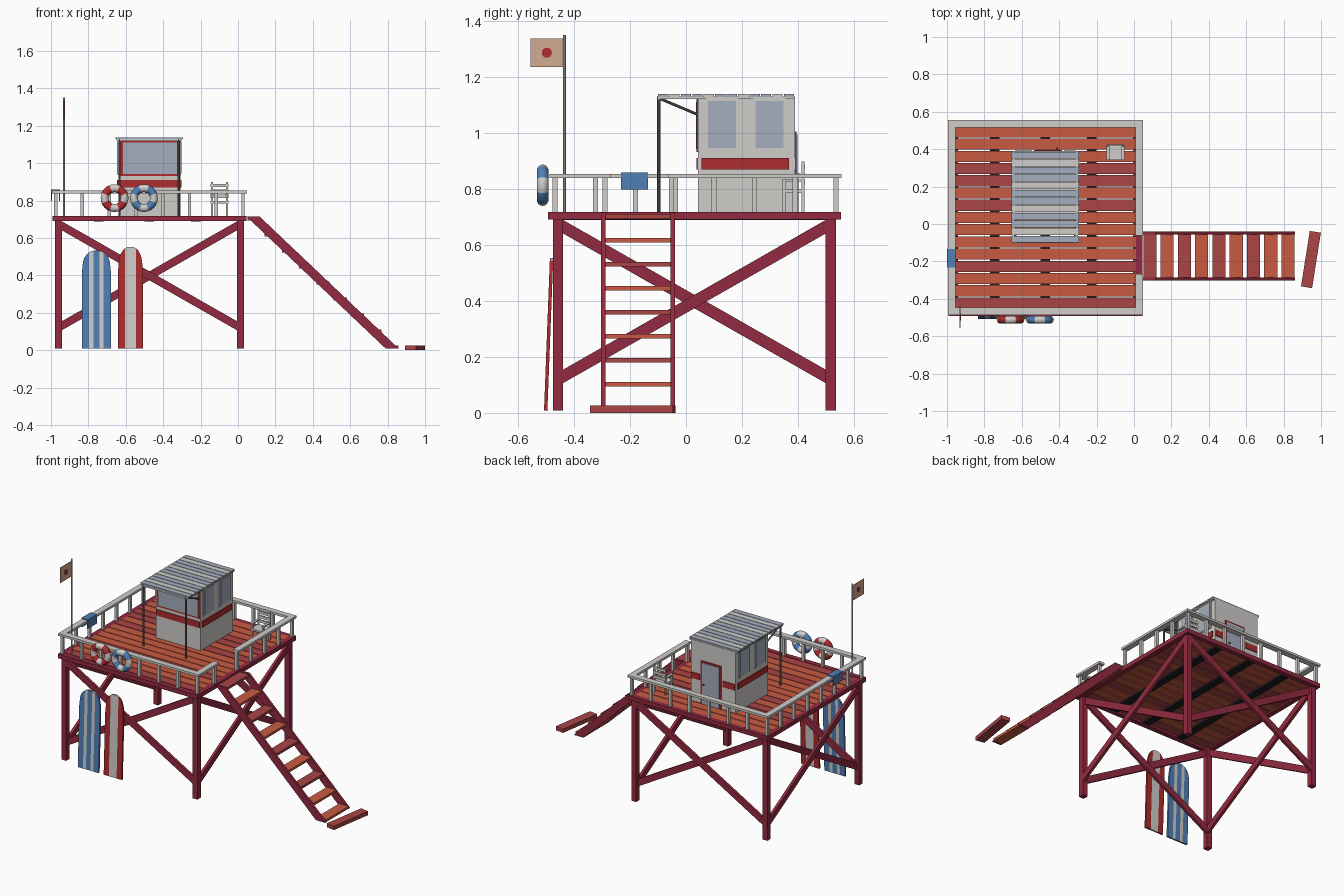
import bpy, bmesh, math
from mathutils import Vector, Matrix

if "Cube" in bpy.data.objects:
    bpy.data.objects.remove(bpy.data.objects["Cube"])

def mat(name, r, g, b):
    m = bpy.data.materials.new(name)
    m.diffuse_color = (r, g, b, 1)
    m.use_nodes = True
    m.node_tree.nodes["Principled BSDF"].inputs["Base Color"].default_value = m.diffuse_color
    return m

ORANGE = mat("orange_wood", .58, .105, .055)
BRICK = mat("brick_wood", .40, .058, .06)
MAROON = mat("maroon_timber", .29, .024, .052)
WHITE = mat("off_white", .63, .61, .59)
RED = mat("signal_red", .42, .025, .027)
BLUE = mat("blue", .08, .21, .46)
GLASS = mat("blue_grey", .38, .43, .52)
GREY = mat("dark_grey", .15, .15, .16)
TAN = mat("tan_cloth", .64, .41, .29)
BLACK = mat("black_timber", .012, .012, .018)

def finish(name, bm, mats):
    bmesh.ops.recalc_face_normals(bm, faces=bm.faces)
    me = bpy.data.meshes.new(name)
    bm.to_mesh(me)
    bm.free()
    for m in mats:
        me.materials.append(m)
    ob = bpy.data.objects.new(name, me)
    bpy.context.collection.objects.link(ob)
    return ob

def box(name, x0, x1, y0, y1, z0, z1, m):
    bm = bmesh.new()
    M = Matrix.Translation(((x0+x1)/2, (y0+y1)/2, (z0+z1)/2)) @ Matrix.Diagonal((x1-x0, y1-y0, z1-z0, 1))
    bmesh.ops.create_cube(bm, size=1, matrix=M)
    return finish(name, bm, [m])

def beam(name, p, q, width, depth, normal, m):
    """Square beam from p to q; depth is measured along normal."""
    p, q, n = Vector(p), Vector(q), Vector(normal)
    d = (q - p).normalized()
    s = d.cross(n)
    R = Matrix((n, s, d)).transposed().to_4x4()
    bm = bmesh.new()
    bmesh.ops.create_cube(bm, size=1, matrix=Matrix.Translation((p+q)/2) @ R @ Matrix.Diagonal((depth, width, (q-p).length, 1)))
    return finish(name, bm, [m])

def rod(name, p, q, r, m, sides=10):
    p, q = Vector(p), Vector(q)
    bm = bmesh.new()
    R = (q-p).to_track_quat('Z', 'Y').to_matrix().to_4x4()
    bmesh.ops.create_cone(bm, cap_ends=True, segments=sides, radius1=r, radius2=r,
                          depth=(q-p).length, matrix=Matrix.Translation((p+q)/2) @ R)
    return finish(name, bm, [m])

# legs and cross braces on all four sides
LX, LY = (-.96, .013), (-.457, .517)
for x in LX:
    for y in LY:
        box("leg", x-.018, x+.018, y-.018, y+.018, 0.008, .70, MAROON)
ZT, ZB = .675, .12
for y in LY:
    for k, (a, b) in enumerate((LX, LX[::-1])):
        o = y + (k-.5)*.018
        beam("brace", (a, o, ZT), (b, o, ZB), .042, .018, (0, 1, 0), MAROON)
for x in LX:
    for k, (a, b) in enumerate((LY, LY[::-1])):
        o = x + (k-.5)*.018
        beam("brace", (o, a, ZT), (o, b, ZB), .042, .018, (1, 0, 0), MAROON)

# platform frame, joists and deck boards
for y0, y1 in ((-.492, -.458), (.522, .553)):
    box("frame_beam", -.993, .045, y0, y1, .69, .718, MAROON)
for x0, x1 in ((-.993, -.96), (.012, .045)):
    box("frame_beam", x0, x1, -.458, .522, .69, .718, MAROON)
for x in (-.745, -.475, -.225):
    box("joist", x-.025, x+.025, -.458, .522, .688, .701, BLACK)
pitch = .98 / 15
for i in range(15):
    y1 = .522 - i*pitch
    box("deck_board", -.96, .012, y1-pitch+.006, y1, .70, .718,
        BRICK if i in (3, 4, 6, 11, 14) else ORANGE)

# railing with a gap at the ladder
RZ0, RZ1 = .838, .853
for y0, y1 in ((-.487, -.447), (.515, .555)):
    box("top_rail", -.995, .047, y0, y1, RZ0, RZ1, WHITE)
for x0, x1, y0, y1 in ((-.995, -.955, -.447, .515), (.007, .047, -.447, -.268), (.007, .047, -.062, .515)):
    box("top_rail", x0, x1, y0, y1, RZ0, RZ1, WHITE)
def post(x, y):
    box("rail_post", x-.009, x+.009, y-.009, y+.009, .715, .84, WHITE)
for i in range(8):
    x = -.975 + i*1.002/7
    post(x, -.467)
    post(x, .535)
    if 0 < i < 7:
        post(-.975, -.467 + i*1.002/7)
for y in (-.29, -.052, .10, .245, .39):
    post(.027, y)

# ladder: sheared stringers, treads and a loose plank at the foot
for y0 in (-.303, -.055):
    bm = bmesh.new()
    f = bm.faces.new([bm.verts.new((x, y0, z)) for x, z in ((.045, .715), (.115, .715), (.86, .008), (.79, .008))])
    g = bmesh.ops.extrude_face_region(bm, geom=[f])
    bmesh.ops.translate(bm, vec=(0, .016, 0), verts=[v for v in g['geom'] if isinstance(v, bmesh.types.BMVert)])
    finish("ladder_stringer", bm, [MAROON])
for i in range(9):
    x, z = .085 + i*.0923, .702 - i*.0857
    box("ladder_tread", x-.035, x+.035, -.288, -.054, z-.008, z+.008, ORANGE if i % 2 or i == 8 else BRICK)
plank = box("loose_plank", -.03, .03, -.15, .15, 0, .026, BRICK)
plank.location = (.946, -.19, 0)
plank.rotation_euler.z = -math.radians(9)

# cabin body, stripe and windows
CX0, CX1, CY0, CY1 = -.64, -.308, .043, .389
box("cabin", CX0, CX1, CY0, CY1, .716, 1.128, WHITE)
box("front_stripe", CX0+.005, CX1-.005, CY0-.005, CY0, .87, .91, RED)
for x0, x1 in ((CX0+.005, -.545), (-.375, CX1-.005)):
    box("back_stripe", x0, x1, CY1, CY1+.005, .87, .91, RED)
box("front_window_frame", -.627, -.315, CY0-.005, CY0, .932, 1.122, RED)
box("front_window", -.616, -.326, CY0-.008, CY0-.004, .943, 1.111, GLASS)
for xw, s in ((CX0, -1), (CX1, 1)):
    def side(name, y0, y1, z0, z1, a, b, m):
        lo, hi = sorted((xw + s*a, xw + s*b))
        box(name, lo, hi, y0, y1, z0, z1, m)
    side("side_stripe", .056, .368, .87, .91, 0, .006, RED)
    for y in (.128, .298):
        side("side_window_frame", y-.057, y+.057, .937, 1.12, 0, .004, WHITE)
        side("side_window", y-.05, y+.05, .945, 1.113, .003, .007, GLASS)
# back door
box("door_frame", -.535, -.385, CY1, CY1+.006, .72, 1.005, RED)
box("door", -.524, -.396, CY1+.005, CY1+.009, .72, .994, GLASS)
rod("door_handle", (-.41, CY1+.007, .85), (-.41, CY1+.02, .85), .005, GREY)

# slatted roof and awning supports
n = 12
for i in range(n):
    p = .49 / n
    y0 = -.10 + i*p
    box("roof_slat", -.655, -.295, y0, y0+p-.004, 1.128, 1.138, WHITE if i % 3 == 1 else GLASS)
for x in (-.645, -.305):
    box("roof_edge", x-.005, x+.005, -.10, .389, 1.12, 1.13, WHITE)
    xp = x + (.012 if x < -.5 else -.012)
    rod("awning_post", (xp, -.097, .716), (xp, -.097, 1.13), .006, GREY)
    rod("awning_strut", (xp, -.097, 1.124), (xp, .045, 1.064), .005, GREY)
box("awning_bar", -.645, -.305, -.102, -.092, 1.118, 1.128, WHITE)

# surfboards leaning on the front: columns coloured by distance from the centre line
def surfboard(name, cx, half, height, taper, base, white):
    bm = bmesh.new()
    N = 28
    def top(u):
        return height - taper*(1 - max(0, 1-abs(u)**2.4)**(1/2.4))
    for i in range(N):
        u0, u1 = -1 + 2*i/N, -1 + 2*(i+1)/N
        f = bm.faces.new([bm.verts.new((u*half, 0, z)) for u, z in ((u0, 0), (u1, 0), (u1, top(u1)), (u0, top(u0)))])
        f.material_index = int(white(abs(u0+u1)/2))
    bmesh.ops.remove_doubles(bm, verts=bm.verts, dist=1e-5)
    g = bmesh.ops.extrude_face_region(bm, geom=bm.faces[:])
    bmesh.ops.translate(bm, vec=(0, .012, 0), verts=[v for v in g['geom'] if isinstance(v, bmesh.types.BMVert)])
    ob = finish(name, bm, [base, WHITE])
    ob.location = (cx, -.507, .008)
    ob.rotation_euler.x = -math.radians(2.2)
surfboard("blue_surfboard", -.757, .077, .525, .11, BLUE, lambda u: .2 < u < .5)
surfboard("red_surfboard", -.575, .067, .545, .14, RED, lambda u: u < .42)

# life rings with white quarters
def ring(name, cx, m):
    bm = bmesh.new()
    A, B, R, r = 48, 14, .053, .021
    rows = []
    for i in range(A):
        a = 2*math.pi*i/A
        rows.append([bm.verts.new(((R+r*math.cos(b))*math.cos(a), r*math.sin(b), (R+r*math.cos(b))*math.sin(a)))
                     for b in (2*math.pi*j/B for j in range(B))])
    for i in range(A):
        for j in range(B):
            k, l = (i+1) % A, (j+1) % B
            f = bm.faces.new((rows[i][j], rows[k][j], rows[k][l], rows[i][l]))
            f.smooth = True
            f.material_index = int(math.cos(4*2*math.pi*(i+.5)/A) > 0)
    ob = finish(name, bm, [m, WHITE])
    ob.location = (cx, -.512, .813)
ring("red_life_ring", -.66, RED)
ring("blue_life_ring", -.503, BLUE)

# towel folded over the left rail
box("towel_top", -1.0, -.952, -.232, -.135, .853, .859, BLUE)
for x in (-1.0, -.957):
    box("towel_side", x, x+.005, -.232, -.135, .797, .855, BLUE)

# flag
rod("flag_pole", (-.93, -.434, .716), (-.93, -.434, 1.35), .005, WHITE)
box("flag", -.932, -.928, -.555, -.437, 1.235, 1.337, TAN)
rod("flag_dot", (-.934, -.497, 1.286), (-.926, -.497, 1.286), .018, RED, 24)

# chair facing the front
for x in (-.14, -.058):
    for y, top in ((.35, .83), (.418, .898)):
        box("chair_leg", x-.005, x+.005, y-.005, y+.005, .716, top, WHITE)
    box("chair_arm", x-.008, x+.008, .343, .42, .826, .834, WHITE)
box("chair_seat", -.147, -.051, .343, .424, .785, .797, WHITE)
for z in (.822, .851, .88):
    box("chair_back_slat", -.147, -.051, .416, .425, z-.009, z+.009, WHITE)
